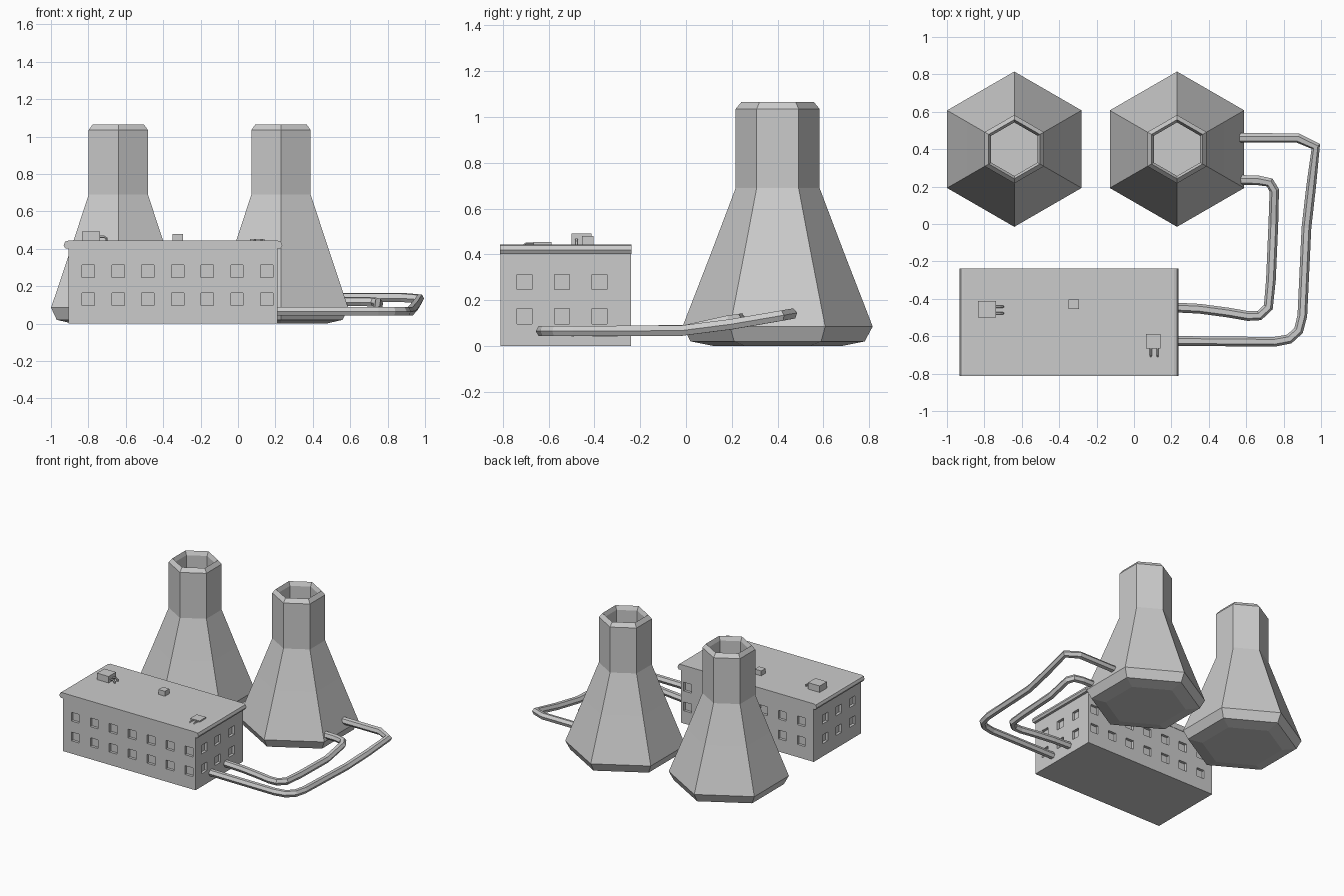
import bpy, bmesh, math

if "Cube" in bpy.data.objects:
    bpy.data.objects.remove(bpy.data.objects["Cube"])


def add_object(name, bm):
    bmesh.ops.recalc_face_normals(bm, faces=bm.faces[:])
    me = bpy.data.meshes.new(name)
    bm.to_mesh(me)
    bm.free()
    ob = bpy.data.objects.new(name, me)
    bpy.context.scene.collection.objects.link(ob)
    return ob


def add_box(bm, x0, x1, y0, y1, z0, z1):
    vs = bmesh.ops.create_cube(bm, size=1)['verts']
    bmesh.ops.scale(bm, vec=(x1 - x0, y1 - y0, z1 - z0), verts=vs)
    bmesh.ops.translate(bm, vec=((x0 + x1) / 2, (y0 + y1) / 2, (z0 + z1) / 2), verts=vs)


def box(name, *dims):
    bm = bmesh.new()
    add_box(bm, *dims)
    return add_object(name, bm)


def tower(name, cx, cy, profile, sides=6):
    bm = bmesh.new()
    rings = []
    for r, z in profile:
        angles = [math.pi / 2 + math.tau * i / sides for i in range(sides)]
        rings.append([bm.verts.new((cx + r * math.cos(a), cy + r * math.sin(a), z)) for a in angles])
    for a, b in zip(rings, rings[1:]):
        for i in range(sides):
            j = (i + 1) % sides
            bm.faces.new((a[i], a[j], b[j], b[i]))
    bm.faces.new(rings[0])
    bm.faces.new(rings[-1])
    return add_object(name, bm)


def pipe(name, points, radius):
    cu = bpy.data.curves.new(name, 'CURVE')
    cu.dimensions = '3D'
    cu.bevel_depth = radius
    cu.bevel_resolution = 1
    cu.use_fill_caps = True
    sp = cu.splines.new('POLY')
    sp.points.add(len(points) - 1)
    for p, co in zip(sp.points, points):
        p.co = (*co, 1)
    sp.use_smooth = False
    ob = bpy.data.objects.new(name, cu)
    bpy.context.scene.collection.objects.link(ob)
    return ob


# Cooling towers: hexagonal shell with a hollow mouth
tower_profile = [(0.28, 0.0), (0.38, 0.02), (0.415, 0.085), (0.289, 0.41), (0.183, 0.69),
                 (0.183, 1.035), (0.158, 1.065), (0.143, 1.035), (0.143, 0.70)]
tower("cooling_tower_left", -0.64, 0.40, tower_profile)
tower("cooling_tower_right", 0.23, 0.40, tower_profile)

# Main building with recessed windows on all four sides
X0, X1, Y0, Y1 = -0.905, 0.21, -0.81, -0.24
building = box("building", X0, X1, Y0, Y1, 0, 0.41)
h, d = 0.033, 0.02
cut = bmesh.new()
for z in (0.13, 0.28):
    for i in range(7):
        x = -0.80 + 0.159 * i
        for y in (Y0, Y1):
            add_box(cut, x - h, x + h, y - d, y + d, z - h, z + h)
    for i in range(3):
        y = -0.705 + 0.164 * i
        for x in (X0, X1):
            add_box(cut, x - d, x + d, y - h, y + h, z - h, z + h)
cutter = add_object("window_cutter", cut)
cutter.hide_render = True
mod = building.modifiers.new("windows", 'BOOLEAN')
mod.operation = 'DIFFERENCE'
mod.solver = 'EXACT'
mod.object = cutter
bpy.context.view_layer.objects.active = building
bpy.ops.object.modifier_apply(modifier=mod.name)
bpy.data.objects.remove(cutter)

# Roof slab with chamfered overhanging ends
left_edge = [(-0.905, 0.402), (-0.923, 0.402), (-0.932, 0.418), (-0.924, 0.438), (-0.908, 0.443)]
mid = (X0 + X1) / 2
outline = left_edge + [(2 * mid - x, z) for x, z in reversed(left_edge)]
bm = bmesh.new()
face = bm.faces.new([bm.verts.new((x, Y0 - 0.003, z)) for x, z in outline])
ext = bmesh.ops.extrude_face_region(bm, geom=[face])['geom']
bmesh.ops.translate(bm, vec=(0, Y1 - Y0 + 0.006, 0),
                    verts=[v for v in ext if isinstance(v, bmesh.types.BMVert)])
add_object("roof", bm)

# Rooftop equipment boxes and their small vent pipes
box("roof_unit_large", -0.835, -0.737, -0.50, -0.412, 0.43, 0.492)
box("roof_unit_small", -0.35, -0.295, -0.455, -0.403, 0.43, 0.48)
box("roof_unit_low", 0.065, 0.143, -0.665, -0.588, 0.43, 0.453)
for i, y in enumerate((-0.478, -0.442)):
    pipe(f"roof_vent_large_{i}", [(-0.75, y, 0.464), (-0.715, y, 0.464),
                                  (-0.703, y, 0.456), (-0.701, y, 0.438)], 0.007)
for i, x in enumerate((0.09, 0.126)):
    pipe(f"roof_vent_low_{i}", [(x, -0.65, 0.447), (x, -0.698, 0.447), (x, -0.71, 0.438)], 0.006)

# Long pipes linking the building to the right tower
pipe("outer_pipe", [(0.19, -0.625, 0.065), (0.75, -0.63, 0.065), (0.83, -0.615, 0.065),
                    (0.88, -0.57, 0.065), (0.9, -0.49, 0.065), (0.922, -0.02, 0.067),
                    (0.947, 0.2, 0.095), (0.972, 0.415, 0.132), (0.875, 0.46, 0.14),
                    (0.54, 0.46, 0.14)], 0.026)
pipe("inner_pipe", [(0.19, -0.445, 0.065), (0.35, -0.453, 0.065), (0.5, -0.473, 0.065),
                    (0.61, -0.492, 0.065), (0.67, -0.49, 0.065), (0.718, -0.445, 0.065),
                    (0.732, -0.3, 0.065), (0.745, 0.0, 0.07), (0.75, 0.18, 0.11),
                    (0.725, 0.222, 0.116), (0.66, 0.234, 0.118), (0.54, 0.236, 0.118)], 0.026)
